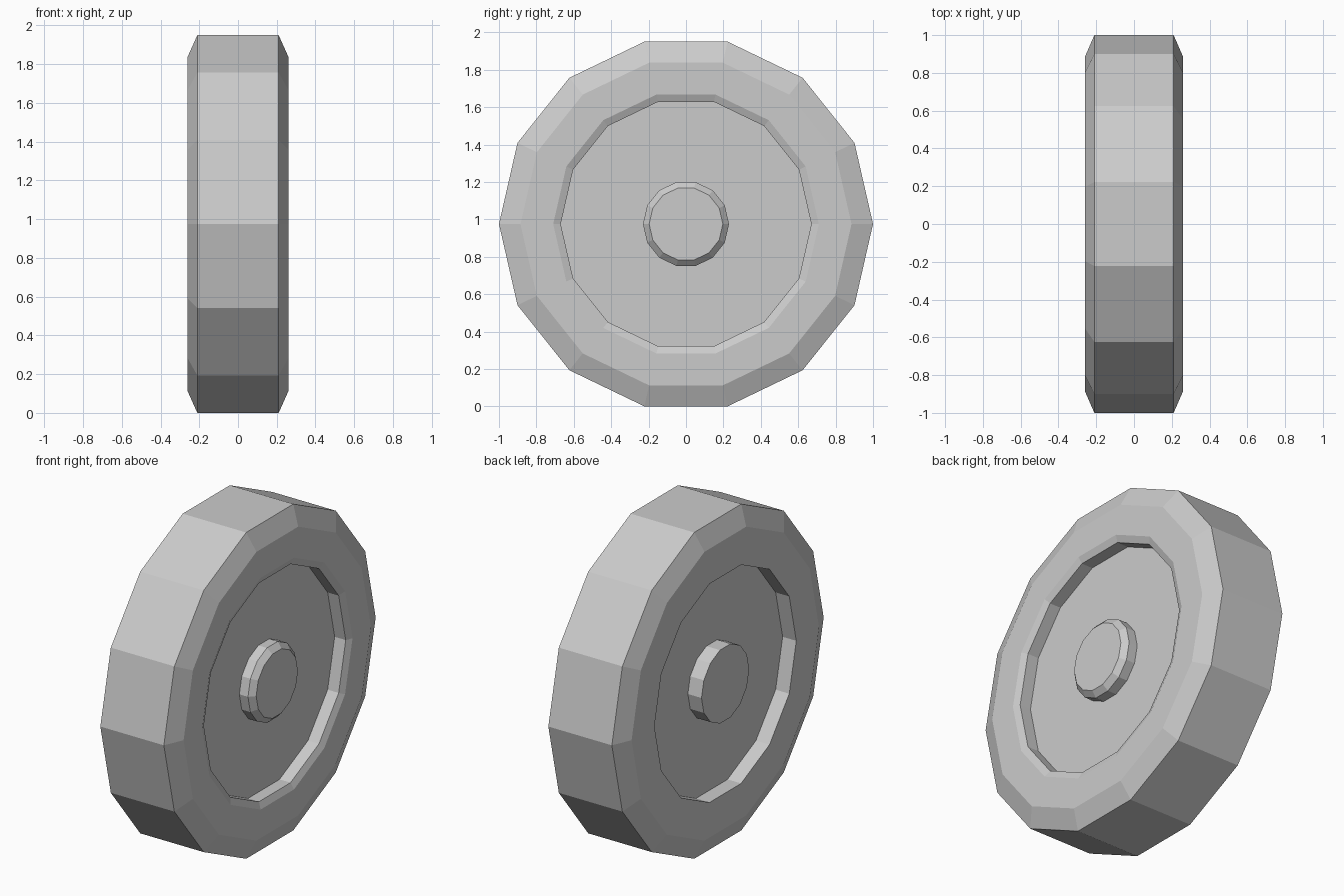
import bpy
import bmesh
from math import cos, sin, pi

SIDES = 14
AXLE_HEIGHT = cos(pi / SIDES)

cube = bpy.data.objects.get("Cube")
if cube:
    bpy.data.objects.remove(cube, do_unlink=True)

grey = bpy.data.materials.new("plain grey")
grey.use_nodes = True
colour = (0.6, 0.6, 0.6, 1)
grey.diffuse_color = colour
grey.node_tree.nodes["Principled BSDF"].inputs["Base Color"].default_value = colour


def lathe(name, profile, closed=False):
    """Turn (x, radius) points around the axle; open profiles get end caps."""
    bm = bmesh.new()
    rings = []
    for x, r in profile:
        angles = [2 * pi * i / SIDES for i in range(SIDES)]
        rings.append([bm.verts.new((x, r * cos(a), r * sin(a))) for a in angles])
    pairs = list(zip(rings, rings[1:]))
    if closed:
        pairs.append((rings[-1], rings[0]))
    else:
        bm.faces.new(rings[0])
        bm.faces.new(rings[-1])
    for a, b in pairs:
        for i in range(SIDES):
            j = (i + 1) % SIDES
            bm.faces.new((a[i], a[j], b[j], b[i]))
    bmesh.ops.recalc_face_normals(bm, faces=bm.faces)
    mesh = bpy.data.meshes.new(name)
    bm.to_mesh(mesh)
    bm.free()
    mesh.materials.append(grey)
    obj = bpy.data.objects.new(name, mesh)
    obj.location.z = AXLE_HEIGHT
    bpy.context.collection.objects.link(obj)
    return obj


# Tyre ring: bevelled shoulders, with a chamfered lip on the +x side only
lathe("tyre", [
    (-0.16, 0.67), (-0.26, 0.67), (-0.26, 0.885), (-0.21, 1.0),
    (0.21, 1.0), (0.26, 0.885), (0.26, 0.71), (0.243, 0.67), (0.16, 0.67),
], closed=True)

# Recessed wheel disc
lathe("wheel_disc", [(-0.17, 0.67), (0.17, 0.67)])

# Hub: plain on the -x side, bevelled on the +x side
lathe("inner_hub", [(-0.26, 0.225), (-0.165, 0.225)])
lathe("outer_hub", [(0.165, 0.23), (0.227, 0.23), (0.258, 0.197)])
